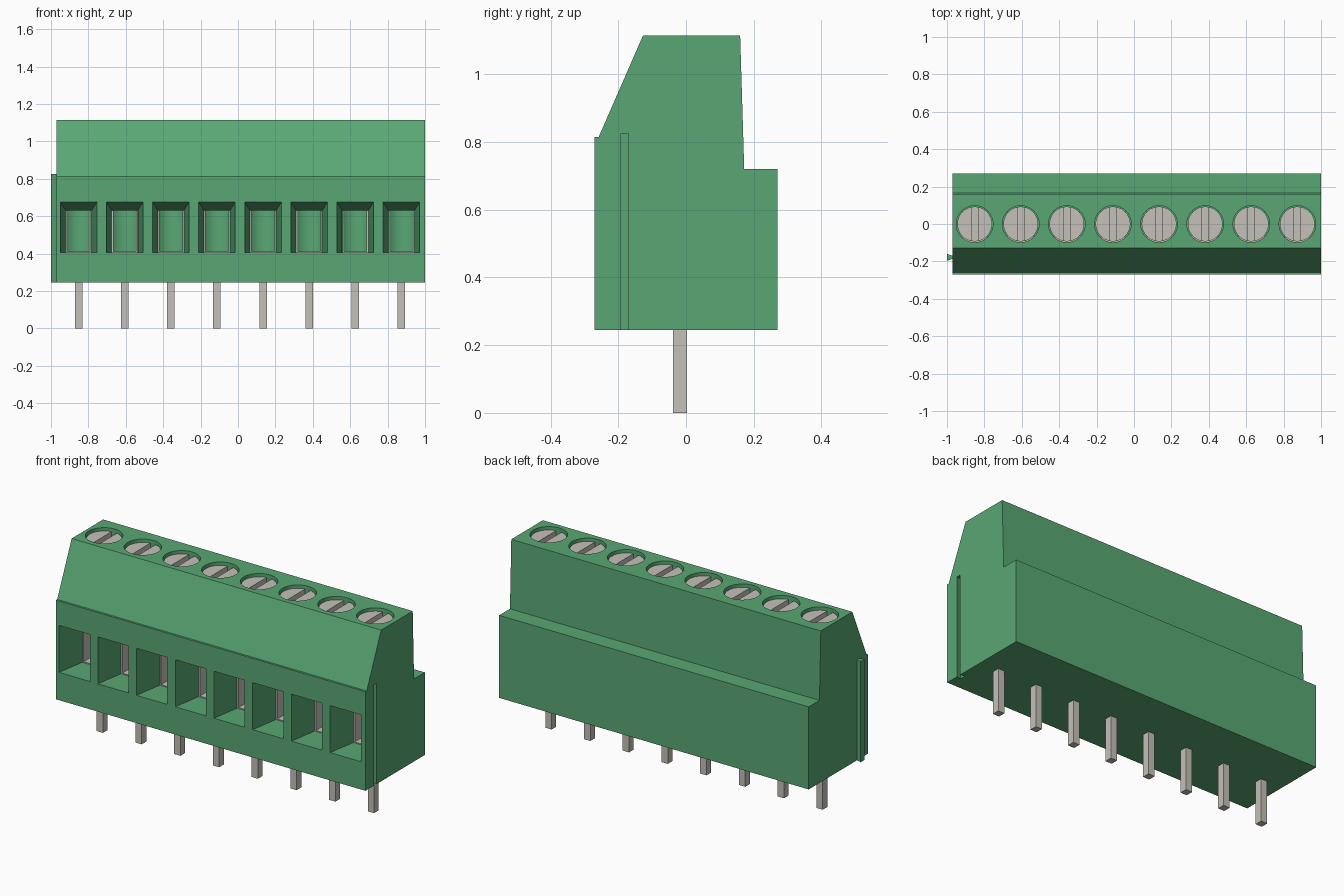
import bpy, bmesh, math
from mathutils import Vector

if "Cube" in bpy.data.objects:
    bpy.data.objects.remove(bpy.data.objects["Cube"], do_unlink=True)


def material(name, rgb):
    m = bpy.data.materials.new(name)
    m.use_nodes = True
    m.diffuse_color = (*rgb, 1)
    bsdf = m.node_tree.nodes["Principled BSDF"]
    bsdf.inputs["Base Color"].default_value = (*rgb, 1)
    bsdf.inputs["Roughness"].default_value = 0.6
    return m


GREEN = material("green plastic", (0.10, 0.39, 0.175))
METAL = material("grey metal", (0.56, 0.53, 0.48))

PITCH = 0.2465
CENTRES = [-0.852 + PITCH * i for i in range(8)]


def loft(bm, start, end):
    """Closed solid between two matching rings of points."""
    a = [bm.verts.new(p) for p in start]
    b = [bm.verts.new(p) for p in end]
    n = len(a)
    bm.faces.new(a)
    bm.faces.new(b[::-1])
    for i in range(n):
        bm.faces.new((a[i], b[i], b[(i + 1) % n], a[(i + 1) % n]))


def box(bm, x0, x1, y0, y1, z0, z1):
    ring = [(x0, y0), (x1, y0), (x1, y1), (x0, y1)]
    prism(bm, ring, z0, z1)


def prism(bm, ring, z0, z1):
    loft(bm, [(x, y, z0) for x, y in ring], [(x, y, z1) for x, y in ring])


def finish(name, bm, mat):
    bmesh.ops.recalc_face_normals(bm, faces=bm.faces[:])
    me = bpy.data.meshes.new(name)
    bm.to_mesh(me)
    bm.free()
    me.materials.append(mat)
    ob = bpy.data.objects.new(name, me)
    bpy.context.collection.objects.link(ob)
    return ob


def smooth(ob):
    bpy.ops.object.select_all(action="DESELECT")
    ob.select_set(True)
    bpy.context.view_layer.objects.active = ob
    bpy.ops.object.shade_smooth_by_angle(angle=math.radians(30))


def cut(ob, cutter):
    cutter.hide_render = True
    mod = ob.modifiers.new("cut", "BOOLEAN")
    mod.operation = "DIFFERENCE"
    mod.solver = "EXACT"
    mod.object = cutter
    bpy.context.view_layer.objects.active = ob
    bpy.ops.object.modifier_apply(modifier=mod.name)
    bpy.data.objects.remove(cutter, do_unlink=True)


def circle(cx, r, n=40):
    return [(cx + r * math.cos(2 * math.pi * i / n), r * math.sin(2 * math.pi * i / n))
            for i in range(n)]


# Housing: side profile extruded along x
profile = [(-0.27, 0.245), (0.27, 0.245), (0.27, 0.72), (0.172, 0.72),
           (0.16, 1.115), (-0.127, 1.115), (-0.258, 0.815), (-0.27, 0.815)]
bm = bmesh.new()
loft(bm, [(-0.97, y, z) for y, z in profile], [(1.0, y, z) for y, z in profile])
housing = finish("housing", bm, GREEN)

# Screw wells, round and open at the top
bm = bmesh.new()
for cx in CENTRES:
    prism(bm, circle(cx, 0.098), 0.40, 1.2)
cut(housing, finish("well_cutter", bm, GREEN))


# Wire entries: tapered from the front, then straight into the well
def entry_ring(cx, y, half, top):
    return [(cx - half, y, 0.405), (cx + half, y, 0.405),
            (cx + half, y, top), (cx - half, y, top)]


bm = bmesh.new()
for cx in CENTRES:
    loft(bm, entry_ring(cx, -0.28, 0.0993, 0.678), entry_ring(cx, -0.1, 0.070, 0.63))
cut(housing, finish("entry_cutter", bm, GREEN))
bm = bmesh.new()
for cx in CENTRES:
    loft(bm, entry_ring(cx, -0.103, 0.070, 0.63), entry_ring(cx, -0.02, 0.070, 0.63))
cut(housing, finish("passage_cutter", bm, GREEN))

# Dovetail groove on the +x end
bm = bmesh.new()
prism(bm, [(1.01, -0.189), (1.01, -0.172), (0.972, -0.162), (0.972, -0.199)], 0.2, 0.825)
cut(housing, finish("groove_cutter", bm, GREEN))
smooth(housing)

# Dovetail rib on the -x end
bm = bmesh.new()
prism(bm, [(-0.965, -0.185), (-0.965, -0.171), (-1.0, -0.160), (-1.0, -0.196)], 0.245, 0.825)
finish("dovetail_rib", bm, GREEN)

for i, cx in enumerate(CENTRES, 1):
    # Slotted screw: shank plus two half-round head pieces
    bm = bmesh.new()
    prism(bm, circle(cx, 0.093), 0.67, 1.065)
    a0 = math.acos(0.017 / 0.093)
    for side in (1, -1):
        half = [(cx + side * 0.093 * math.cos(a), 0.093 * math.sin(a))
                for a in (-a0 + 2 * a0 * k / 18 for k in range(19))]
        prism(bm, half, 1.065, 1.098)
    smooth(finish(f"screw_{i}", bm, METAL))

    # Clamp cage behind the wire entry
    bm = bmesh.new()
    for side in (-1, 1):
        xs = sorted((cx + side * 0.061, cx + side * 0.0695))
        box(bm, *xs, -0.099, 0.066, 0.406, 0.66)
    box(bm, cx - 0.061, cx + 0.061, -0.099, 0.066, 0.401, 0.411)
    box(bm, cx - 0.061, cx + 0.061, -0.06, 0.066, 0.635, 0.66)
    finish(f"clamp_cage_{i}", bm, METAL)

    # Solder pin
    bm = bmesh.new()
    box(bm, cx - 0.02, cx + 0.02, -0.039, 0.003, 0.0, 0.30)
    finish(f"pin_{i}", bm, METAL)
